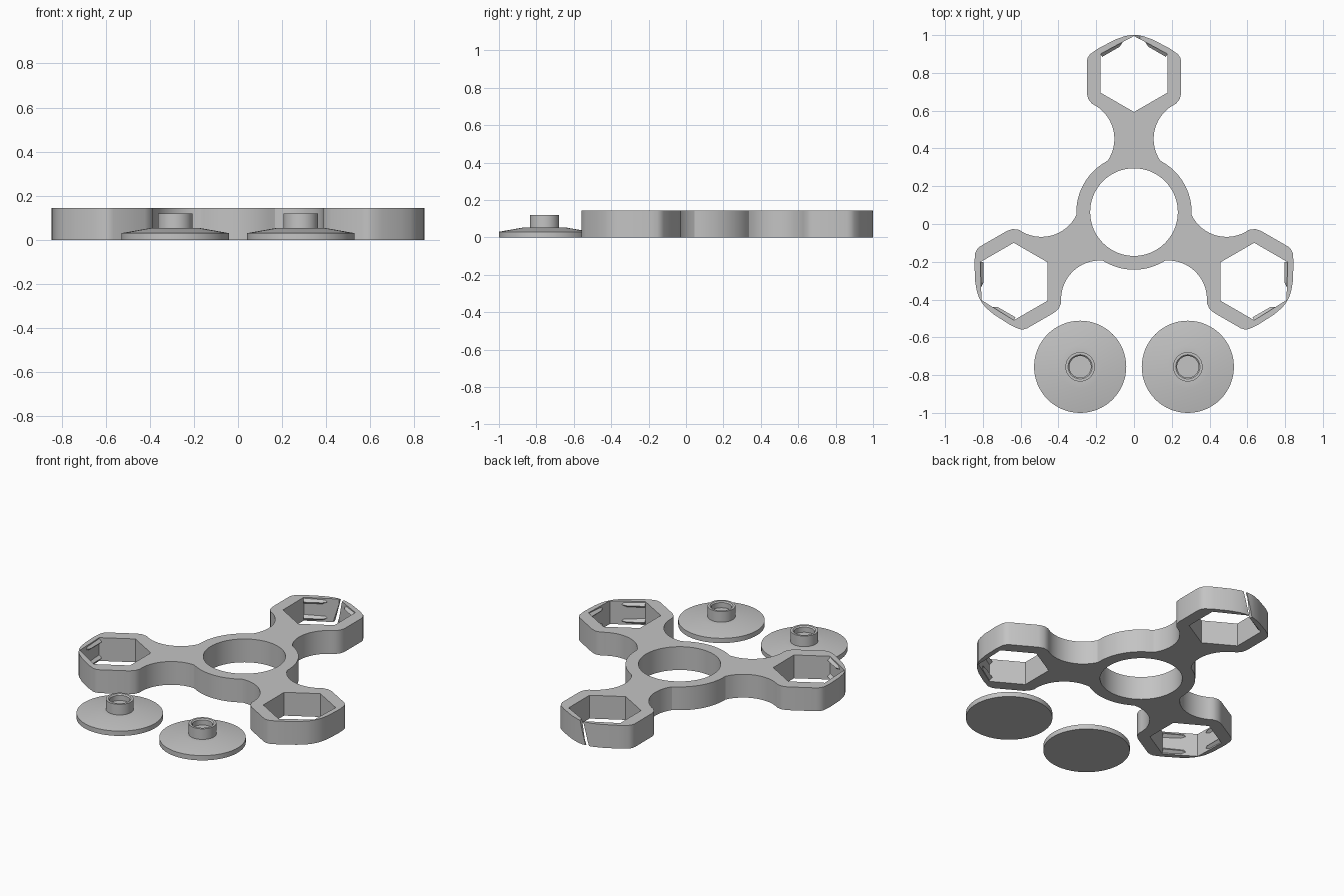
import bpy, bmesh
from math import cos, sin, radians, pi
from mathutils import Vector, Matrix

cube = bpy.data.objects.get("Cube")
if cube:
    bpy.data.objects.remove(cube, do_unlink=True)

grey = bpy.data.materials.new("light_grey_plastic")
grey.use_nodes = True
grey.diffuse_color = (0.55, 0.55, 0.55, 1)
grey.node_tree.nodes["Principled BSDF"].inputs["Base Color"].default_value = (0.55, 0.55, 0.55, 1)

HEIGHT = 0.145
CENTRE = Vector((0, 0.063))
ARM = 0.735          # hub centre to pocket centre
HEX_R = 0.205
RING_R = 0.305
TURNS = [radians(a) for a in (0, 120, 240)]


def arm_point(p, turn):
    """Place a point (sideways, outward) of one arm in the plan."""
    return CENTRE + Matrix.Rotation(turn, 2) @ Vector(p)


def arc(cx, cy, r, start, end, n):
    steps = [radians(start + (end - start) * i / n) for i in range(n + 1)]
    return [(cx + r * cos(a), cy + r * sin(a)) for a in steps]


def activate(ob):
    bpy.ops.object.select_all(action='DESELECT')
    ob.select_set(True)
    bpy.context.view_layer.objects.active = ob


def make_object(name, bm, smooth=True):
    bmesh.ops.recalc_face_normals(bm, faces=bm.faces)
    mesh = bpy.data.meshes.new(name)
    bm.to_mesh(mesh)
    bm.free()
    mesh.materials.clear()
    mesh.materials.append(grey)
    ob = bpy.data.objects.new(name, mesh)
    bpy.context.collection.objects.link(ob)
    if smooth:
        activate(ob)
        bpy.ops.object.shade_smooth_by_angle(angle=radians(25))
    return ob


# Plan outline: one arm side, mirrored, then turned three times
side = arc(0.31, 0.387, 0.206, 213.5, 115, 16)
side += [(0.243, 0.60), (0.25, 0.632), (0.25, 0.797), (0.245, 0.818), (0.233, 0.836),
         (0.19, 0.866), (0.10, 0.913), (0.05, 0.931), (0.02, 0.937)]
arm = side + [(-x, y) for x, y in reversed(side)]
# Hub arc that leads from one arm to the next
hub = arc(0, 0, RING_R, 116.5, 183.5, 20)[1:-1]
outline = [arm_point(p, t) for t in TURNS for p in arm + hub]

hole = [arm_point(p, 0) for p in arc(0, 0, 0.232, 0, 360, 72)[:-1]]
hexagon = [(x, y + ARM) for x, y in arc(0, 0, HEX_R, 90, 390, 5)]
hexagon[0] = (0, ARM + 0.197)      # thin wall left at the tip
loops = [outline, hole] + [[arm_point(p, t) for p in hexagon] for t in TURNS]

# Spinner body: filled plan, extruded
curve = bpy.data.curves.new("body_plan", 'CURVE')
curve.dimensions = '2D'
curve.fill_mode = 'BOTH'
curve.extrude = HEIGHT / 2
for loop in loops:
    spline = curve.splines.new('POLY')
    spline.points.add(len(loop) - 1)
    for pt, p in zip(spline.points, loop):
        pt.co = (p.x, p.y, 0, 1)
    spline.use_cyclic_u = True
plan = bpy.data.objects.new("body_plan", curve)
bpy.context.collection.objects.link(plan)
bpy.context.view_layer.update()
bm = bmesh.new()
bm.from_mesh(plan.to_mesh())
plan.to_mesh_clear()
bpy.data.objects.remove(plan, do_unlink=True)
bmesh.ops.remove_doubles(bm, verts=bm.verts, dist=0.0005)
bmesh.ops.translate(bm, verts=bm.verts, vec=(0, 0, HEIGHT / 2))
body = make_object("spinner_body", bm, smooth=False)

# Slanted slit through the tip of the back arm
bm = bmesh.new()
bmesh.ops.create_cube(bm, size=1, matrix=Matrix.Translation((0, 0.99, HEIGHT / 2))
                      @ Matrix.Rotation(radians(15), 4, 'Y')
                      @ Matrix.Diagonal((0.022, 0.06, 0.3, 1)))
cutter = make_object("slit_cutter", bm, smooth=False)
cutter.hide_render = True
activate(body)
mod = body.modifiers.new("slit", 'BOOLEAN')
mod.operation = 'DIFFERENCE'
mod.solver = 'EXACT'
mod.object = cutter
bpy.ops.object.modifier_apply(modifier=mod.name)
bpy.data.objects.remove(cutter, do_unlink=True)
bpy.ops.object.shade_smooth_by_angle(angle=radians(25))

# Retaining clips: small wedges on the two outer walls of each pocket
bm = bmesh.new()
for turn in TURNS:
    for sx in (1, -1):
        corner = Vector((sx * HEX_R * cos(pi / 6), ARM + HEX_R / 2))
        tip = Vector((0, ARM + HEX_R))
        inward = Vector((-sx * 0.5, -cos(pi / 6)))
        for z in (0.022, HEIGHT - 0.022):
            ends = []
            for t, depth in ((0, 0.018), (0.52, 0.018), (0.64, 0.006)):
                base = corner.lerp(tip, t)
                ring = []
                for d, dz in ((-0.004, -0.02), (depth, 0), (-0.004, 0.02)):
                    p = arm_point(base + inward * d, turn)
                    ring.append(bm.verts.new((p.x, p.y, z + dz)))
                ends.append(ring)
            for a, b in zip(ends, ends[1:]):
                for i in range(3):
                    j = (i + 1) % 3
                    bm.faces.new((a[i], a[j], b[j], b[i]))
            bm.faces.new(ends[0])
            bm.faces.new(ends[-1])
make_object("pocket_clips", bm, smooth=False)

# Finger caps: a lathed profile with a recessed stem
profile = [(0, 0), (0.244, 0), (0.244, 0.03), (0.113, 0.053), (0.078, 0.053), (0.078, 0.119),
           (0.064, 0.119), (0.057, 0.112), (0.057, 0.08), (0, 0.08)]
for name, x in (("left_finger_cap", 0.285), ("right_finger_cap", -0.285)):
    bm = bmesh.new()
    verts = [bm.verts.new((r, 0, z)) for r, z in profile]
    edges = [bm.edges.new(pair) for pair in zip(verts, verts[1:])]
    bmesh.ops.spin(bm, geom=verts + edges, cent=(0, 0, 0), axis=(0, 0, 1),
                   angle=2 * pi, steps=64, use_merge=True)
    bmesh.ops.remove_doubles(bm, verts=bm.verts, dist=0.0005)
    bmesh.ops.translate(bm, verts=bm.verts, vec=(x, -0.756, 0))
    cap = make_object(name, bm)
